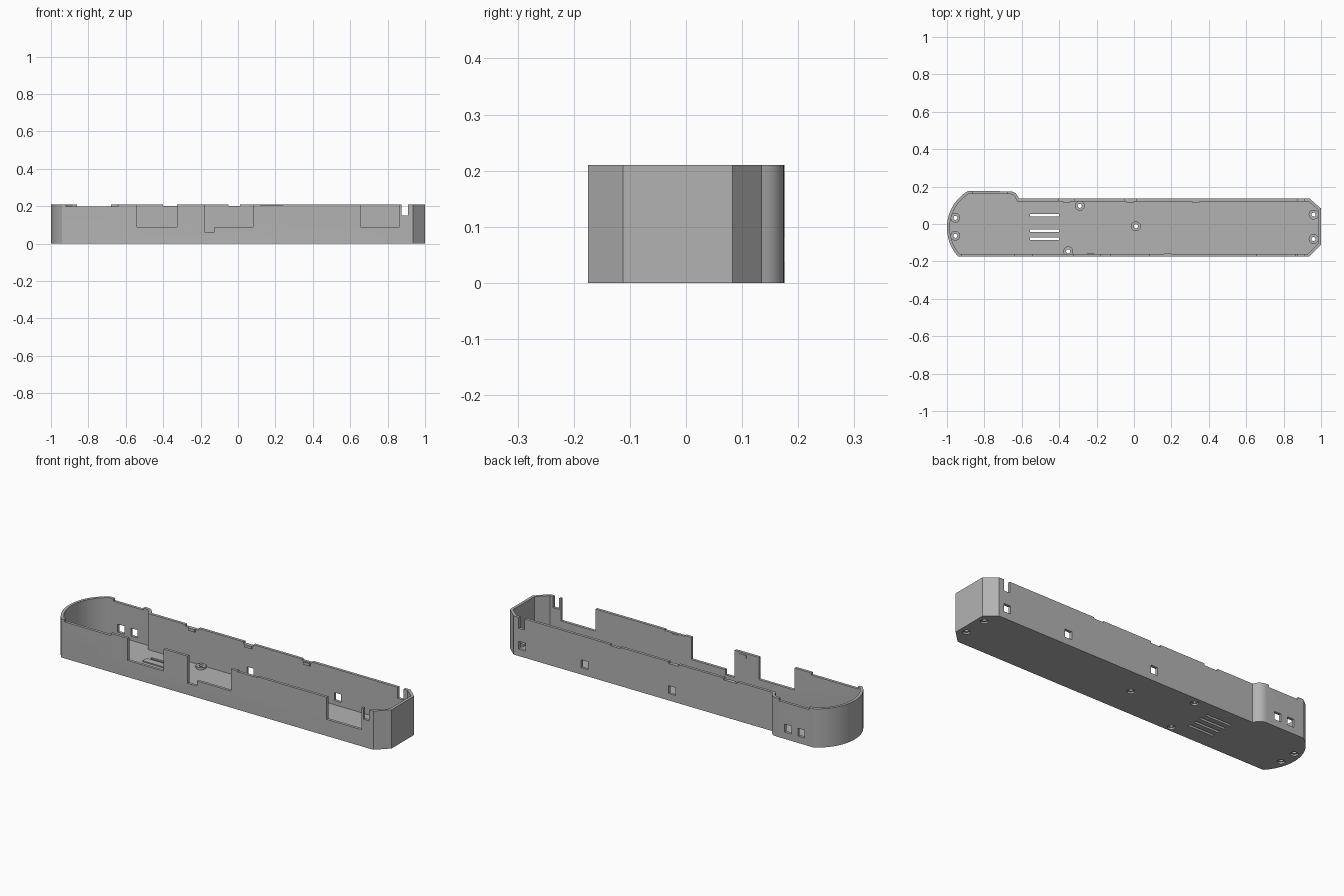
import bpy, bmesh, math
from mathutils import Vector

if "Cube" in bpy.data.objects:
    bpy.data.objects.remove(bpy.data.objects["Cube"])

H, WALL, FLOOR = 0.21, 0.015, 0.014

grey = bpy.data.materials.new("plain grey plastic")
grey.use_nodes = True
grey.diffuse_color = (0.45, 0.45, 0.45, 1)
grey.node_tree.nodes["Principled BSDF"].inputs["Base Color"].default_value = (0.45, 0.45, 0.45, 1)


def prism(name, pts, z0, z1):
    """Extrude a counter-clockwise outline between two heights."""
    bm = bmesh.new()
    face = bm.faces.new([bm.verts.new((p[0], p[1], z0)) for p in pts])
    ext = bmesh.ops.extrude_face_region(bm, geom=[face])
    top = [v for v in ext["geom"] if isinstance(v, bmesh.types.BMVert)]
    bmesh.ops.translate(bm, verts=top, vec=(0, 0, z1 - z0))
    bmesh.ops.recalc_face_normals(bm, faces=bm.faces)
    mesh = bpy.data.meshes.new(name)
    bm.to_mesh(mesh)
    bm.free()
    mesh.materials.append(grey)
    ob = bpy.data.objects.new(name, mesh)
    bpy.context.collection.objects.link(ob)
    return ob


def box(name, x0, x1, y0, y1, z0, z1):
    return prism(name, [(x0, y0), (x1, y0), (x1, y1), (x0, y1)], z0, z1)


def arc(cx, cy, r, a0, a1, n):
    angles = [math.radians(a0 + (a1 - a0) * i / n) for i in range(n + 1)]
    return [(cx + r * math.cos(a), cy + r * math.sin(a)) for a in angles]


def disc(name, x, y, r, z0, z1):
    return prism(name, arc(x, y, r, 0, 345, 23), z0, z1)


def inset(pts, d):
    """Move every side of a counter-clockwise outline inward."""
    out = []
    for i, p in enumerate(pts):
        a, b, c = Vector(pts[i - 1]), Vector(p), Vector(pts[(i + 1) % len(pts)])
        e, f = (b - a).normalized(), (c - b).normalized()
        n1, n2 = Vector((-e.y, e.x)), Vector((-f.y, f.x))
        out.append(b + (n1 + n2) * (d / (1 + n1.dot(n2))))
    return out


def boolean(target, tool, operation="DIFFERENCE"):
    mod = target.modifiers.new("cut", "BOOLEAN")
    mod.operation, mod.solver, mod.object = operation, "EXACT", tool
    bpy.context.view_layer.objects.active = target
    bpy.ops.object.modifier_apply(modifier=mod.name)
    bpy.data.objects.remove(tool)


# Tray outline: chamfered right end, round left end with a bulge at the back
outline = [(-0.935, -0.175), (0.935, -0.175), (1.0, -0.112), (1.0, 0.083),
           (0.94, 0.135), (-0.615, 0.135)]
outline += arc(-0.665, 0.125, 0.05, 25, 90, 5)
outline += arc(-0.772, -0.02, 0.228, 121, 222, 24)

tray = prism("tray", outline, 0, H)
boolean(tray, prism("cavity", inset(outline, WALL), FLOOR, H + 0.1))

# Screw bosses on the floor, with through holes and recessed heads beneath
screws = [(-0.955, 0.033), (-0.955, -0.063), (-0.29, 0.097), (-0.352, -0.146),
          (0.01, -0.012), (0.96, 0.05), (0.96, -0.08)]
for x, y in screws:
    boolean(tray, disc("boss", x, y, 0.026, 0.005, 0.026), "UNION")
for x, y in screws:
    boolean(tray, disc("screw_hole", x, y, 0.011, -0.1, 0.1))
    boolean(tray, disc("screw_recess", x, y, 0.019, -0.1, 0.009))

# Openings in the front wall: x from, x to, sill height
for x0, x1, z in [(-0.54, -0.325, 0.09), (-0.18, -0.125, 0.062), (-0.126, 0.08, 0.09),
                  (0.655, 0.863, 0.09), (0.875, 0.91, 0.15),
                  (-0.92, -0.64, 0.198), (0.12, 0.24, 0.205)]:
    boolean(tray, box("front_opening", x0, x1, -0.2, -0.15, z, H + 0.1))

# Notches along the back rim
for x0, x1, z in [(0.875, 0.91, 0.15), (-0.86, -0.68, 0.198), (-0.40, -0.32, 0.2),
                  (-0.05, 0.01, 0.2), (0.3, 0.36, 0.203)]:
    boolean(tray, box("back_notch", x0, x1, 0.1, 0.2, z, H + 0.1))

# Square windows in the back wall
for x in (0.89, 0.515, -0.01, -0.735, -0.815):
    boolean(tray, box("back_window", x - 0.02, x + 0.02, 0.1, 0.2, 0.037, 0.08))

# Vent slots through the floor
for y in (0.047, 0.006, -0.036, -0.078):
    boolean(tray, box("vent", -0.555, -0.402, y - 0.007, y + 0.007, -0.1, 0.1))

# Low cover over the second vent
box("vent_cover", -0.565, -0.345, -0.012, 0.025, FLOOR - 0.001, FLOOR + 0.006)

# Small clips inside the walls
for name, y, xs in [("back_clip", 0.118, (-0.36, -0.02, 0.33)),
                    ("front_clip", -0.162, (-0.23, 0.18))]:
    for x in xs:
        box(name, x - 0.02, x + 0.02, y - 0.004, y + 0.004, 0.185, 0.2)

bpy.ops.object.select_all(action="DESELECT")
tray.select_set(True)
bpy.context.view_layer.objects.active = tray
bpy.ops.object.shade_smooth_by_angle(angle=math.radians(25))
